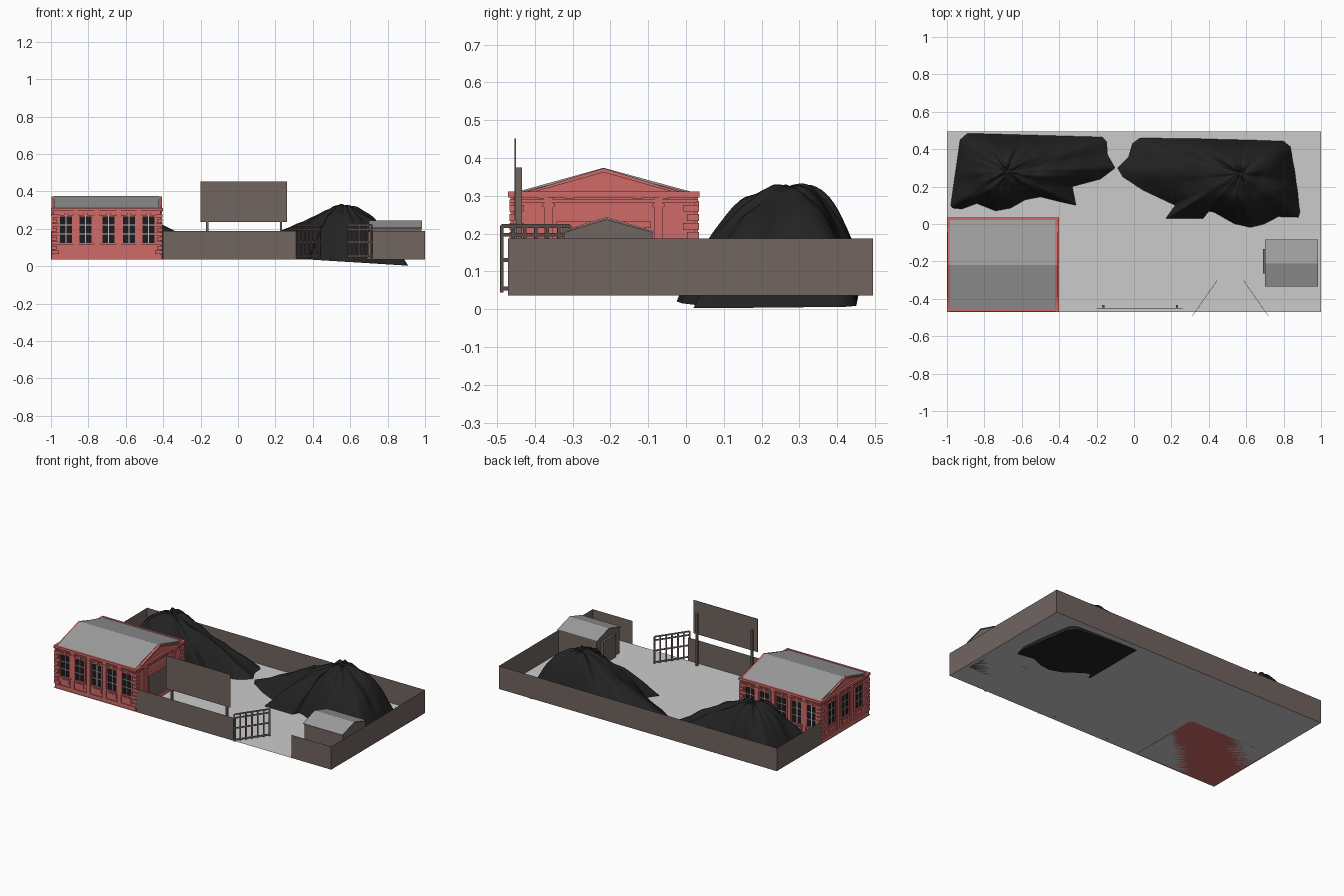
import bpy, bmesh, math
from mathutils import Vector, Matrix, noise

if "Cube" in bpy.data.objects:
    bpy.data.objects.remove(bpy.data.objects["Cube"])


def material(name, r, g, b):
    m = bpy.data.materials.new(name)
    m.diffuse_color = (r, g, b, 1)
    m.use_nodes = True
    m.node_tree.nodes["Principled BSDF"].inputs["Base Color"].default_value = m.diffuse_color
    return m


RED = material("red brick", 0.62, 0.145, 0.14)
BROWN = material("brown panel", 0.165, 0.128, 0.118)
ROOF = material("grey roof", 0.34, 0.34, 0.34)
GROUND = material("light concrete", 0.60, 0.60, 0.60)
COAL = material("coal black", 0.016, 0.016, 0.016)
GLASS = material("dark glass", 0.012, 0.01, 0.012)
FRAME = material("pale window bars", 0.55, 0.5, 0.5)
Z0 = 0.037


def finish(name, bm, mat):
    me = bpy.data.meshes.new(name)
    bm.to_mesh(me)
    bm.free()
    me.materials.append(mat)
    ob = bpy.data.objects.new(name, me)
    bpy.context.collection.objects.link(ob)
    return ob


def boxes(name, mat, items):
    """Each item: (x0, x1, y0, y1, z0, z1[, matrix])."""
    bm = bmesh.new()
    for it in items:
        x0, x1, y0, y1, z0, z1 = it[:6]
        m = Matrix.Translation(((x0 + x1) / 2, (y0 + y1) / 2, (z0 + z1) / 2)) \
            @ Matrix.Diagonal((x1 - x0, y1 - y0, z1 - z0, 1))
        bmesh.ops.create_cube(bm, size=1, matrix=(it[6] @ m) if len(it) > 6 else m)
    return finish(name, bm, mat)


def prism(name, mat, profile, x0, x1):
    """Extrude a closed (y, z) profile along x."""
    bm = bmesh.new()
    f = bm.faces.new([bm.verts.new((x0, y, z)) for y, z in profile])
    r = bmesh.ops.extrude_face_region(bm, geom=[f])
    bmesh.ops.translate(bm, vec=(x1 - x0, 0, 0),
                        verts=[v for v in r["geom"] if isinstance(v, bmesh.types.BMVert)])
    bmesh.ops.recalc_face_normals(bm, faces=bm.faces)
    return finish(name, bm, mat)


def sheets(name, mat, quads):
    bm = bmesh.new()
    for q in quads:
        bm.faces.new([bm.verts.new(p) for p in q])
    return finish(name, bm, mat)


# Yard floor and thin perimeter walls
YF, YB, WT = -0.470, 0.495, 0.187
sheets("yard_floor", GROUND, [[(-1, YF, Z0), (1, YF, Z0), (1, YB, Z0), (-1, YB, Z0)]])
runs = [((-0.4, YF), (0.315, YF)), ((0.715, YF), (1, YF)), ((1, YF), (1, YB)),
        ((1, YB), (-1, YB)), ((-1, YB), (-1, 0.03))]
sheets("perimeter_walls", BROWN,
       [[(*a, Z0), (*b, Z0), (*b, WT), (*a, WT)] for a, b in runs])

# Gate leaves, swung inward
for side, hx, ang in (("left", 0.315, 55), ("right", 0.715, 125)):
    M = Matrix.Translation((hx, -0.487, 0)) @ Matrix.Rotation(math.radians(ang), 4, "Z")
    L, t = 0.22, 0.001
    bars = [(L * i / 6 - 0.005, L * i / 6 + 0.005, -t, t, 0.045, 0.222, M) for i in range(7)]
    bars += [(0, L, -t, t, z - 0.005, z + 0.005, M) for z in (0.055, 0.13, 0.197, 0.22)]
    boxes(side + "_gate", BROWN, bars)

# Billboard on two posts
boxes("billboard_panel", BROWN, [(-0.2, 0.262, -0.453, -0.449, 0.237, 0.452)])
boxes("billboard_posts", BROWN,
      [(x - 0.006, x + 0.006, -0.449, -0.434, Z0, 0.375) for x in (-0.165, 0.23)])

# Small shed
prism("shed_walls", BROWN, [(-0.322, Z0), (-0.088, Z0), (-0.088, 0.203), (-0.21, 0.238),
                            (-0.322, 0.203)], 0.705, 0.98)
prism("shed_roof", ROOF, [(-0.333, 0.202), (-0.21, 0.239), (-0.083, 0.202), (-0.083, 0.206),
                          (-0.21, 0.244), (-0.333, 0.206)], 0.70, 0.985)
boxes("shed_door", BROWN, [(0.69, 0.706, -0.265, -0.135, Z0, 0.185)])

# Brick hall: gabled body and pitched roof
X0, X1, Y0, Y1, YM = -0.988, -0.414, -0.456, 0.024, -0.218
prism("hall_body", RED, [(Y0, Z0), (Y1, Z0), (Y1, 0.305), (YM, 0.366), (Y0, 0.305)], X0, X1)
prism("hall_roof", ROOF, [(Y0, 0.302), (YM, 0.366), (Y1, 0.302), (Y1, 0.308), (YM, 0.374),
                          (Y0, 0.308)], X0 + 0.004, X1 - 0.008)
prism("right_gable_trim", RED, [(-0.42, 0.305), (YM, 0.362), (-0.016, 0.305), (-0.016, 0.311),
                                (YM, 0.373), (-0.42, 0.311)], X1 - 0.008, X1 + 0.008)
prism("left_gable_trim", RED, [(-0.42, 0.305), (YM, 0.362), (-0.016, 0.305), (-0.016, 0.311),
                               (YM, 0.373), (-0.42, 0.311)], X0 - 0.008, X0 + 0.008)


def facade(name, ox, oy, deg, half, windows, piers):
    """Pilasters, cornice and windows on one side; local -y points outward."""
    M = Matrix.Translation((ox, oy, 0)) @ Matrix.Rotation(math.radians(deg), 4, "Z")
    red = [(-half, half, -0.008, 0, Z0, 0.062, M),
           (-half - 0.012, half + 0.012, -0.012, 0.002, 0.296, 0.311, M),
           (-half - 0.008, half + 0.008, -0.008, 0.002, 0.283, 0.29, M)]
    for u in piers:
        red.append((u - 0.012, u + 0.012, -0.008, 0, Z0, 0.296, M))
        red.append((u - 0.016, u + 0.016, -0.011, 0, 0.27, 0.28, M))
    # stepped corner blocks
    for s in (-1, 1):
        for i in range(9):
            a, b = sorted((s * (half + 0.009), s * (half - 0.03 + 0.01 * (i % 2))))
            red.append((a, b, -0.01, 0, 0.066 + i * 0.024, 0.084 + i * 0.024, M))
    panes, pale = [], []
    for u in windows:
        w, zb, zt = 0.036, 0.125, 0.265
        panes.append((u - w, u + w, -0.003, 0, zb, zt, M))
        for a in (-w, w):
            red.append((u + a - 0.004, u + a + 0.004, -0.008, 0, zb, zt, M))
        red.append((u - w - 0.006, u + w + 0.006, -0.011, 0, zb - 0.01, zb, M))
        red.append((u - w - 0.004, u + w + 0.004, -0.009, 0, zt, zt + 0.008, M))
        red.append((u - 0.01, u + 0.01, -0.011, 0, zt + 0.002, 0.286, M))
        red.append((u - 0.028, u + 0.028, -0.005, 0, 0.078, 0.105, M))
        pale.append((u - 0.0025, u + 0.0025, -0.005, 0, zb, zt, M))
        pale += [(u - w, u + w, -0.005, 0, z - 0.002, z + 0.002, M) for z in (0.172, 0.22)]
    boxes(name + "_trim", RED, red)
    if panes:
        boxes(name + "_glass", GLASS, panes)
        boxes(name + "_window_bars", FRAME, pale)


XM, LH, EH = (X0 + X1) / 2, (X1 - X0) / 2, (Y1 - Y0) / 2
five = [-0.219, -0.1145, 0.0085, 0.118, 0.223]
facade("front", XM, Y0, 0, LH, five, [-0.167, -0.053, 0.063, 0.17])
facade("back", XM, Y1, 180, LH, five, [-0.167, -0.053, 0.063, 0.17])
facade("left_end", X0, YM, -90, EH, [-0.14, 0, 0.14], [-0.07, 0.07])
facade("right_end", X1, YM, 90, EH, [], [-0.145, 0.145])

# Wide door and keystones on the right end
boxes("hall_door", BROWN, [(X1, X1 + 0.004, YM - 0.11, YM + 0.11, Z0, 0.215)])
boxes("door_frame", RED, [(X1, X1 + 0.01, YM - 0.125, YM + 0.125, 0.215, 0.232)])
boxes("keystones", RED, [(X1, X1 + 0.011, YM + d - 0.012, YM + d + 0.012, 0.292, 0.31)
                         for d in (-0.16, -0.09, 0.09, 0.16)])


def coal_pile(name, peak, top, outline, base):
    """Dome rising from an irregular outline to a peak, wrinkled by noise."""
    pts = [Vector(p) for p in outline]
    dense = []
    for a, b in zip(pts, pts[1:] + pts[:1]):
        n = max(2, int((b - a).length / 0.02))
        dense += [a.lerp(b, i / n) for i in range(n)]
    c, N, bm, rings = Vector(peak), 18, bmesh.new(), []
    for k in range(N):
        t = 1 - k / N
        ring = []
        for q in dense:
            d = q - c
            p = min(2.7, max(1.2, 0.65 / d.length))
            h = 1 - t ** p
            x, y = c + d * t
            zb = base(x)
            a = math.atan2(d.y, d.x)
            wr = noise.noise((math.cos(a) * 3.5, math.sin(a) * 3.5, t * 1.2 + peak[0]))
            wr += 0.5 * noise.noise((x * 14, y * 14, peak[0]))
            z = zb + (top - zb) * h + 0.035 * wr * math.sin(math.pi * t) ** 0.8
            ring.append(bm.verts.new((x, y, max(z, zb))))
        rings.append(ring)
    n = len(dense)
    for r0, r1 in zip(rings, rings[1:]):
        for i in range(n):
            j = (i + 1) % n
            bm.faces.new((r0[i], r0[j], r1[j], r1[i]))
    apex = bm.verts.new((*peak, top))
    for i in range(n):
        bm.faces.new((rings[-1][i], rings[-1][(i + 1) % n], apex))
    bm.faces.new(rings[0][::-1])
    bmesh.ops.recalc_face_normals(bm, faces=bm.faces)
    for f in bm.faces:
        f.smooth = len(f.verts) < 5
    finish(name, bm, COAL)


coal_pile("left_coal_pile", (-0.68, 0.28), 0.322,
          [(-0.98, 0.1), (-0.93, 0.45), (-0.89, 0.485), (-0.17, 0.465), (-0.145, 0.44),
           (-0.14, 0.37), (-0.1, 0.3), (-0.18, 0.24), (-0.33, 0.2), (-0.31, 0.1), (-0.4, 0.12),
           (-0.5, 0.145), (-0.58, 0.13), (-0.66, 0.085), (-0.74, 0.07), (-0.84, 0.11),
           (-0.92, 0.08), (-0.97, 0.085)], lambda x: 0.0375)
coal_pile("right_coal_pile", (0.57, 0.27), 0.325,
          [(-0.09, 0.3), (-0.03, 0.36), (-0.01, 0.43), (0.03, 0.46), (0.81, 0.45), (0.85, 0.42),
           (0.91, 0.05), (0.9, 0.02), (0.78, 0.03), (0.7, -0.01), (0.62, -0.025), (0.54, -0.005),
           (0.43, 0.06), (0.39, 0.07), (0.37, 0.03), (0.17, 0.03), (0.22, 0.1), (0.05, 0.18),
           (-0.06, 0.25)],
          lambda x: 0.0375 - max(0, x - 0.35) * 0.062)
